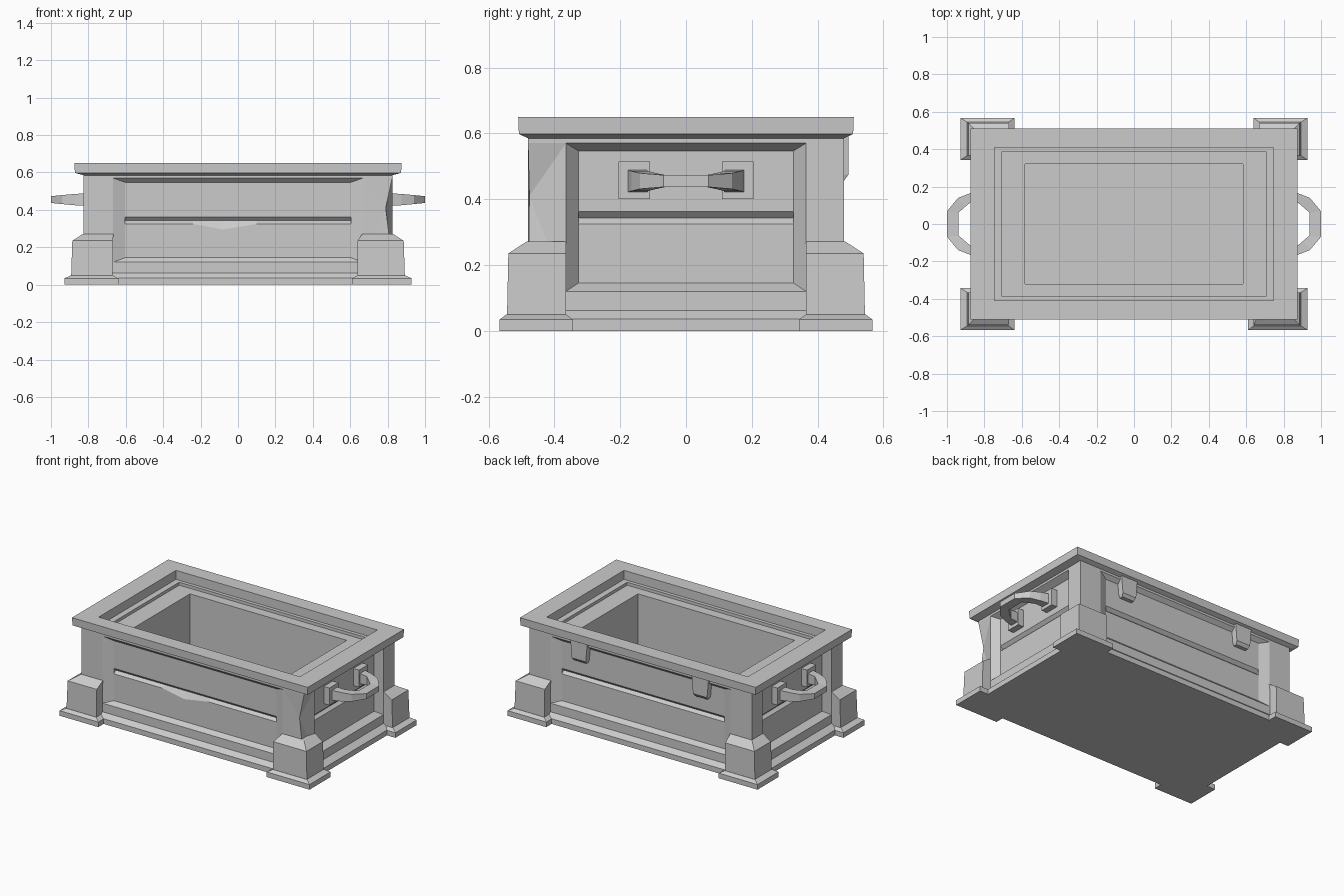
import bpy, bmesh
from mathutils import Vector

if "Cube" in bpy.data.objects:
    bpy.data.objects.remove(bpy.data.objects["Cube"])


def finish(bm, name):
    bmesh.ops.remove_doubles(bm, verts=bm.verts, dist=0.0005)
    bmesh.ops.recalc_face_normals(bm, faces=bm.faces)
    me = bpy.data.meshes.new(name)
    bm.to_mesh(me)
    bm.free()
    ob = bpy.data.objects.new(name, me)
    bpy.context.collection.objects.link(ob)
    return ob


def poly(bm, pts):
    return bm.faces.new([bm.verts.new(p) for p in pts])


def loft(bm, loops, cap_start=True, cap_end=True):
    for a, b in zip(loops, loops[1:]):
        n = len(a)
        for i in range(n):
            j = (i + 1) % n
            poly(bm, [a[i], a[j], b[j], b[i]])
    if cap_start:
        poly(bm, loops[0])
    if cap_end:
        poly(bm, loops[-1])


def rect(x0, x1, y0, y1, z):
    return [(x0, y0, z), (x1, y0, z), (x1, y1, z), (x0, y1, z)]


def crect(x, y, z):
    return rect(-x, x, -y, y, z)


def box(name, x0, x1, y0, y1, z0, z1):
    bm = bmesh.new()
    loft(bm, [rect(x0, x1, y0, y1, z0), rect(x0, x1, y0, y1, z1)])
    return finish(bm, name)


# one chest wall: flush posts and rails around a recessed, grooved panel
def wall(bm, k, half, frame, panel, out, depth, chip):
    def P(u, o, z):
        return [(u, -o, z), (o, u, z), (-u, o, z), (-o, -u, z)][k]
    us = [-half, -frame, frame, half]
    zs = [0.062, 0.12, 0.57, 0.585]
    for i in range(3):
        for j in range(3):
            if (i, j) != (1, 1):
                poly(bm, [P(us[i], out, zs[j]), P(us[i + 1], out, zs[j]),
                          P(us[i + 1], out, zs[j + 1]), P(us[i], out, zs[j + 1])])
    deep = out - depth
    groove = deep - 0.02
    rows = [(deep, 0.145), (deep, 0.325), (groove, 0.342), (deep, 0.362), (deep, 0.547)]
    cols = [-panel, -0.24, -0.08, 0.1, panel] if chip else [-panel, panel]

    def Q(c, r):
        o, z = rows[r]
        dip = chip and c == 2 and r == 1
        return P(cols[c], o, z - (0.03 if dip else 0))
    n = len(cols)
    for c in range(n - 1):
        for r in range(4):
            poly(bm, [Q(c, r), Q(c + 1, r), Q(c + 1, r + 1), Q(c, r + 1)])
    for r, z in ((0, 0.12), (4, 0.57)):
        poly(bm, [P(-frame, out, z), P(frame, out, z)] + [Q(c, r) for c in reversed(range(n))])
    for s, c in ((-1, 0), (1, n - 1)):
        poly(bm, [P(s * frame, out, 0.12), Q(c, 0), Q(c, 1), Q(c, 3), Q(c, 4), P(s * frame, out, 0.57)])
        poly(bm, [Q(c, 1), Q(c, 2), Q(c, 3)])


# chest body: base moulding, four walls, rim and stepped cavity
BX, BY = 0.825, 0.48
bm = bmesh.new()
loft(bm, [crect(0.865, 0.51, 0), crect(0.865, 0.51, 0.035), crect(BX, BY, 0.062)], cap_end=False)
for k in range(4):
    if k % 2 == 0:
        wall(bm, k, BX, 0.668, 0.603, BY, 0.025, k == 0)
    else:
        wall(bm, k, BY, 0.365, 0.327, BX, 0.045, False)
loft(bm, [crect(*p) for p in (
    (BX, BY, 0.585), (0.872, 0.508, 0.598), (0.875, 0.51, 0.65), (0.747, 0.41, 0.65),
    (0.747, 0.41, 0.59), (0.707, 0.387, 0.59), (0.707, 0.387, 0.57),
    (0.582, 0.322, 0.57), (0.582, 0.322, 0.07))], cap_start=False)
bmesh.ops.remove_doubles(bm, verts=bm.verts, dist=0.0005)
# chipped front right corner
mid = Vector((BX, -BY, 0.345))
edge = min(bm.edges, key=lambda e: ((e.verts[0].co + e.verts[1].co) / 2 - mid).length)
_, v = bmesh.utils.edge_split(edge, edge.verts[0], 0.5)
v.co = (0.79, -0.476, 0.41)
bmesh.ops.triangulate(bm, faces=list(v.link_faces))
finish(bm, "chest_body")

# corner boots and foot plates
for sx, xn in ((-1, "left"), (1, "right")):
    for sy, yn in ((-1, "front"), (1, "back")):
        def corner(xi, xo, yi, yo, z):
            return rect(sx * xi, sx * xo, sy * yi, sy * yo, z)
        inner = 0.61 if (sx, sy) == (1, -1) else 0.64
        bm = bmesh.new()
        loft(bm, [corner(inner, 0.928, 0.343, 0.567, 0),
                  corner(inner, 0.928, 0.343, 0.567, 0.034),
                  corner(inner + 0.03, 0.893, 0.365, 0.545, 0.05)])
        finish(bm, f"{yn}_{xn}_foot")
        bm = bmesh.new()
        loft(bm, [corner(inner + 0.03, 0.892, 0.365, 0.544, 0.045),
                  corner(inner + 0.03, 0.886, 0.365, 0.54, 0.235),
                  corner(0.665, 0.828, 0.365, 0.483, 0.272)])
        finish(bm, f"{yn}_{xn}_boot")

# carrying handles with mounting plates
half_path = [((0.79, 0.182), (0.79, 0.12), 0.035), ((0.875, 0.165), (0.875, 0.115), 0.030),
             ((0.94, 0.14), (0.905, 0.09), 0.024), ((1.0, 0.068), (0.937, 0.062), 0.018)]
for s, name in ((-1, "left"), (1, "right")):
    loops = []
    for sy, part in ((1, half_path), (-1, half_path[::-1])):
        for (ox, oy), (ix, iy), h in part:
            loops.append([(s * ox, sy * oy, 0.455 - h), (s * ox, sy * oy, 0.455 + h),
                          (s * ix, sy * iy, 0.455 + h), (s * ix, sy * iy, 0.455 - h)])
    bm = bmesh.new()
    loft(bm, loops)
    finish(bm, f"{name}_handle")
    for sy, end in ((-1, "front"), (1, "back")):
        box(f"{name}_{end}_handle_plate", *sorted((s * 0.77, s * 0.822)),
            *sorted((sy * 0.11, sy * 0.205)), 0.40, 0.515)

# hinge blocks on the back, narrowing downwards
for s, name in ((-1, "left"), (1, "right")):
    bm = bmesh.new()
    cx = s * 0.45
    loft(bm, [rect(cx - 0.045, cx + 0.045, 0.44, 0.48, 0.455),
              rect(cx - 0.052, cx + 0.052, 0.44, 0.494, 0.475),
              rect(cx - 0.062, cx + 0.062, 0.44, 0.494, 0.59)])
    finish(bm, f"{name}_hinge")
